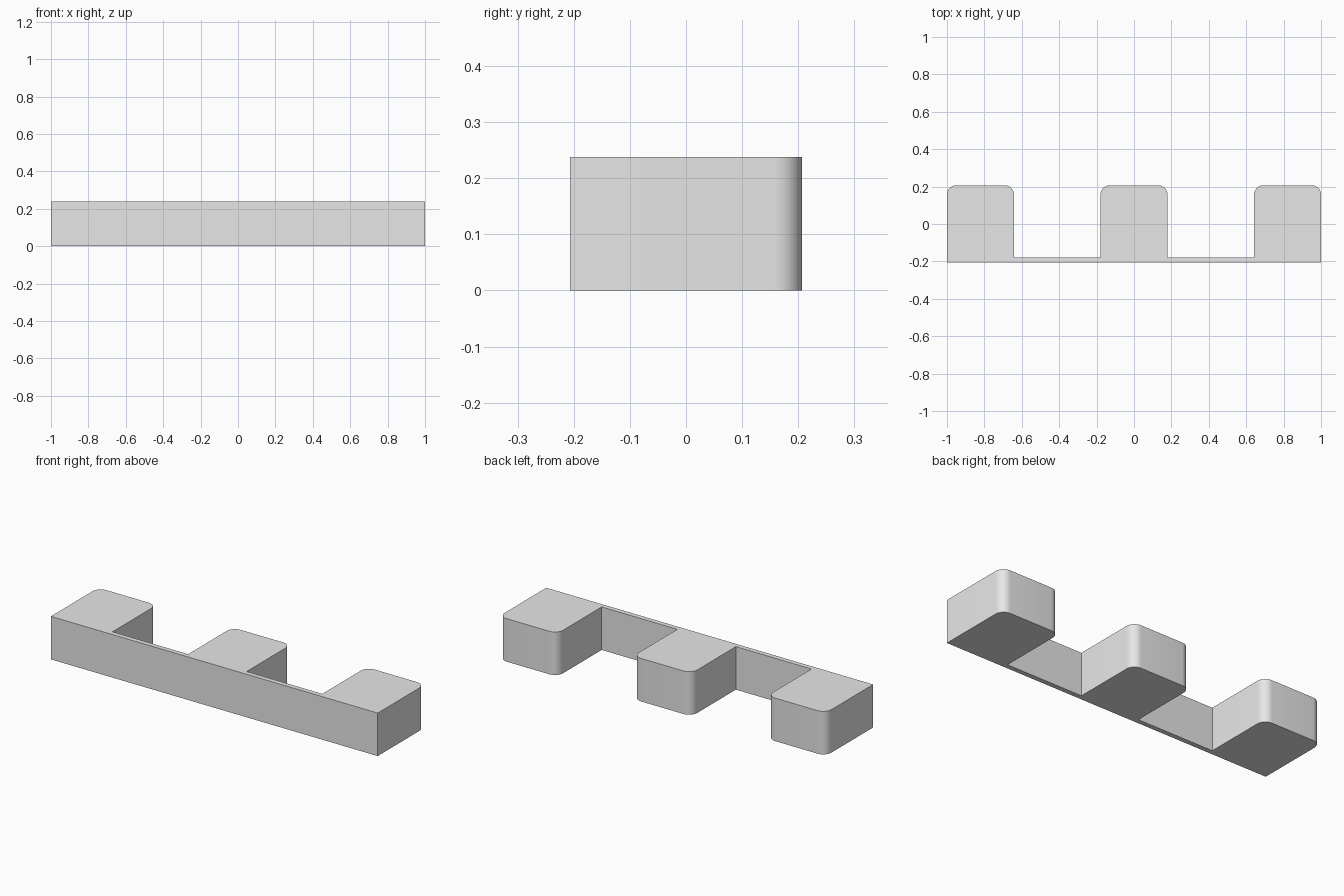
import bpy, bmesh

if "Cube" in bpy.data.objects:
    bpy.data.objects.remove(bpy.data.objects["Cube"], do_unlink=True)

HEIGHT = 0.238
FRONT, BACK = -0.207, 0.207
PLATE_BACK = -0.18
WIDTH = 0.358
CORNER = 0.05

# Plain grey material
grey = bpy.data.materials.new("light grey")
grey.use_nodes = True
grey.diffuse_color = (0.8, 0.8, 0.8, 1)
grey.node_tree.nodes["Principled BSDF"].inputs["Base Color"].default_value = (0.8, 0.8, 0.8, 1)

# Outline: straight front strip with three blocks projecting backwards
outline = [(-1, FRONT), (1, FRONT)]
for centre in (1 - WIDTH / 2, 0, WIDTH / 2 - 1):
    right, left = centre - WIDTH / 2, centre + WIDTH / 2
    if left < 0.99:
        outline.append((left, PLATE_BACK))
    outline += [(left, BACK), (right, BACK)]
    if right > -0.99:
        outline.append((right, PLATE_BACK))

bm = bmesh.new()
base = bm.faces.new([bm.verts.new((x, y, 0)) for x, y in outline])
raised = bmesh.ops.extrude_face_region(bm, geom=[base])
top_verts = [g for g in raised["geom"] if isinstance(g, bmesh.types.BMVert)]
bmesh.ops.translate(bm, verts=top_verts, vec=(0, 0, HEIGHT))

# Round the upright rear corners of the blocks
corners = [e for e in bm.edges
           if all(v.co.y > BACK - 0.001 for v in e.verts)
           and abs(e.verts[0].co.z - e.verts[1].co.z) > HEIGHT / 2]
bmesh.ops.bevel(bm, geom=corners, offset=CORNER, segments=10, profile=0.5, affect='EDGES')
bmesh.ops.recalc_face_normals(bm, faces=bm.faces[:])

mesh = bpy.data.meshes.new("three_block_bar")
bm.to_mesh(mesh)
bm.free()
mesh.materials.append(grey)
bar = bpy.data.objects.new("three_block_bar", mesh)
bpy.context.collection.objects.link(bar)

# Smooth the rounded corners, keep the other edges sharp
bpy.ops.object.select_all(action='DESELECT')
bar.select_set(True)
bpy.context.view_layer.objects.active = bar
bpy.ops.object.shade_smooth_by_angle()
